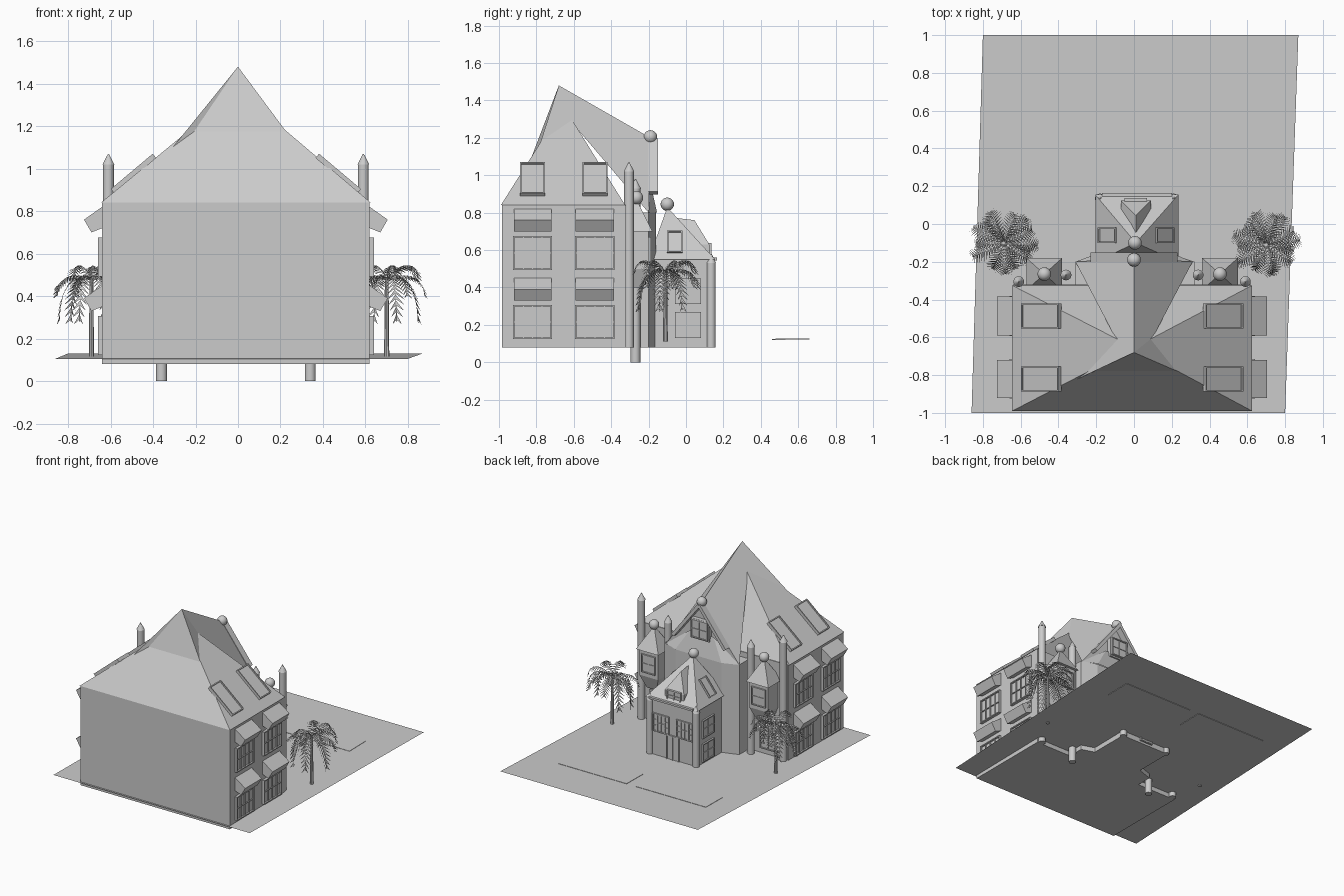
import bpy, bmesh, math, random
from mathutils import Matrix, Vector

if "Cube" in bpy.data.objects:
    bpy.data.objects.remove(bpy.data.objects["Cube"])
random.seed(4)
CX = -0.01  # symmetry axis of the house


def obj(name, bm, smooth=False):
    bmesh.ops.recalc_face_normals(bm, faces=bm.faces)
    me = bpy.data.meshes.new(name)
    bm.to_mesh(me)
    bm.free()
    o = bpy.data.objects.new(name, me)
    bpy.context.collection.objects.link(o)
    if smooth:
        bpy.context.view_layer.objects.active = o
        o.select_set(True)
        bpy.ops.object.shade_smooth_by_angle(angle=math.radians(35))
        o.select_set(False)
    return o


def mesh(name, verts, faces):
    bm = bmesh.new()
    vs = [bm.verts.new(v) for v in verts]
    for f in faces:
        bm.faces.new([vs[i] for i in f])
    return obj(name, bm)


def add_box(bm, lo, hi, M=Matrix()):
    lo, hi = Vector(lo), Vector(hi)
    S = Matrix.Diagonal((*(hi - lo), 1))
    bmesh.ops.create_cube(bm, size=1, matrix=M @ Matrix.Translation((lo + hi) / 2) @ S)


def box(name, lo, hi):
    bm = bmesh.new()
    add_box(bm, lo, hi)
    return obj(name, bm)


def prism(name, outline, z0, z1, scale0=1.0):
    n = len(outline)
    c = sum((Vector(p) for p in outline), Vector((0, 0))) / n
    low = [c + (Vector(p) - c) * scale0 for p in outline]
    v = [(*p, z0) for p in low] + [(*p, z1) for p in outline]
    f = [(i, (i + 1) % n, n + (i + 1) % n, n + i) for i in range(n)]
    return mesh(name, v, f + [tuple(range(n)), tuple(range(n, 2 * n))])


def hip(name, x0, x1, y0, y1, z, apex):
    return mesh(name, [(x0, y0, z), (x1, y0, z), (x1, y1, z), (x0, y1, z), apex],
                [(0, 1, 4), (1, 2, 4), (2, 3, 4), (3, 0, 4), (0, 1, 2, 3)])


def frame(origin, u, v):
    # local x = right, y = up, z = outward
    u, v = Vector(u).normalized(), Vector(v).normalized()
    return Matrix.Translation(origin) @ Matrix((u, v, u.cross(v))).transposed().to_4x4()


def window(name, M, w, h, cols=2, rows=2, d=0.012, t=0.008):
    bm = bmesh.new()
    w2, h2 = w / 2, h / 2
    add_box(bm, (-w2, -h2, -.01), (w2, h2, d * .4), M)
    for s in (-1, 1):
        add_box(bm, (s * w2 - t / 2, -h2 - t / 2, -.01), (s * w2 + t / 2, h2 + t / 2, d), M)
        add_box(bm, (-w2, s * h2 - t / 2, -.01), (w2, s * h2 + t / 2, d), M)
    for i in range(1, cols):
        x = -w2 + w * i / cols
        add_box(bm, (x - t / 3, -h2, 0), (x + t / 3, h2, d * .8), M)
    for i in range(1, rows):
        y = -h2 + h * i / rows
        add_box(bm, (-w2, y - t / 3, 0), (w2, y + t / 3, d * .8), M)
    return obj(name, bm)


def column(name, x, y, z0, z1, r=.026):
    bm = bmesh.new()
    for a, b, r0, r1 in ((z0, z1 - .05, r, r), (z1 - .05, z1, r * 1.1, .002)):
        bmesh.ops.create_cone(bm, cap_ends=True, segments=14, radius1=r0, radius2=r1, depth=b - a,
                              matrix=Matrix.Translation((x, y, (a + b) / 2)))
    obj(name, bm, True)


def ball(name, x, y, z, r=.036):
    bm = bmesh.new()
    bmesh.ops.create_uvsphere(bm, u_segments=16, v_segments=10, radius=r, matrix=Matrix.Translation((x, y, z)))
    obj(name, bm, True)


# Ground sheet and raised lawn beds
mesh("ground", [(-.86, -1, .105), (.8, -1, .105), (.87, 1, .13), (-.8, 1, .13)], [(0, 1, 2, 3)])
for n, x0, x1 in (("lawn_left", -.63, -.04), ("lawn_right", .04, .62)):
    o = box(n, (x0, .46, -.003), (x1, .66, .003))
    o.location.z = .117
    o.rotation_euler.x = math.atan(.0125)

# Main house body and pyramid roof
box("main_walls", (-.64, -.985, .08), (.62, -.32, .84))
hip("main_roof", -.645, .625, -.99, -.325, .84, (0, -.655, 1.37))

# Central spire whose ridge runs down to the entrance gable
A, G = (0, -.68, 1.48), (0, -.19, 1.2)
mesh("spire_roof", [A, G, (-.21, -.78, 1.17), (.23, -.78, 1.17), (-.34, -.84, 1.06), (-.1, -.6, 1.27),
                    (.1, -.6, 1.27), (-.31, -.2, .8), (.31, -.2, .8)],
     [(0, 2, 3), (0, 4, 2), (0, 5, 4), (0, 3, 6), (0, 1, 7, 5), (0, 6, 8, 1)])

# Entrance block, its gable and sloping trim
prism("centre_bay", [(-.31, -.33), (-.31, -.2), (-.19, -.16), (.2, -.16), (.32, -.2), (.32, -.33)], .08, .8)
mesh("bay_skirt_roof", [(-.31, -.2, .8), (-.19, -.155, .8), (.2, -.155, .8), (.31, -.2, .8), (.1, -.19, .96), (-.1, -.19, .96)],
     [(0, 1, 5), (1, 2, 4, 5), (2, 3, 4)])
mesh("gable_wall", [(-.31, -.2, .8), (.31, -.2, .8), (0, -.2, 1.2)], [(0, 1, 2)])
bm = bmesh.new()
for s in (-1, 1):
    M = frame((0, -.2, 1.19), (s * .31, 0, -.4), (0, 1, 0))
    add_box(bm, (0, 0, -.012), (.36, .05, .012), M)
obj("gable_boards", bm)
window("gable_window", frame((0, -.165, 1.0), (-1, 0, 0), (0, 0, 1)), .13, .13)
box("gable_window_box", (-.075, -.25, .92), (.075, -.17, 1.07))
ball("gable_ball", 0, -.19, 1.205)

# Entrance porch with steep roof and front dormer
box("porch_walls", (-.19, -.2, .08), (.22, .14, .55))
hip("porch_roof", -.205, .235, -.2, .155, .55, (.01, -.1, .83))
ball("porch_ball", .005, -.1, .845)
mesh("porch_dormer", [(-.07, -.08, .54), (-.07, .125, .54), (.09, .125, .54), (.09, -.08, .54),
                      (-.07, -.08, .63), (-.07, .125, .63), (.09, .125, .63), (.09, -.08, .63),
                      (.01, -.08, .775), (.01, .045, .76)],
     [(0, 1, 5, 4), (1, 2, 6, 5), (2, 3, 7, 6), (4, 5, 9, 8), (5, 6, 9), (6, 7, 8, 9), (0, 3, 7, 8, 4)])
window("dormer_window", frame((.01, .125, .6), (-1, 0, 0), (0, 0, 1)), .11, .07)
box("porch_cornice", (-.17, .13, .545), (.2, .165, .56))
B = lambda x, z, y=.14: frame((x, y, z), (-1, 0, 0), (0, 0, 1))
window("door", B(.01, .2), .1, .2, 2, 1)
for i, x in enumerate((-.09, .11)):
    window(f"porch_window_{i}", B(x, .37), .06, .13)
    for s in (-1, 1):
        window(f"porch_shutter_{i}_{s}", B(x + s * .05, .37), .03, .13, 1, 3)
for s, x in ((-1, -.19), (1, .22)):
    for z in (.2, .38):
        window(f"porch_side_window_{s}_{z}", frame((x, .01, z), (0, s, 0), (0, 0, 1)), .13, .13)
    window(f"porch_skylight_{s}", frame((.01 + s * .145, -.06, .637), (0, s, 0), (-s * .22, 0, .28)),
           .075, .14, 1, 1, .016)
    column(f"porch_post_{s}", x - s * .01, .135, .08, .58, .024)

# Features repeated on both sides
for s in (-1, 1):
    side = "right" if s > 0 else "left"
    X = lambda x: CX + s * x
    wall = X(.63)
    for j, (y0, y1) in enumerate(((-.92, -.72), (-.59, -.385))):
        ym, w = (y0 + y1) / 2, y1 - y0
        window(f"skylight_{side}_{j}", frame((X(.48), ym, .975), (0, s, 0), (-s * .63, 0, .53)),
               .125, .25, 1, 1, .016)
        for k, zt in enumerate((.82, .45)):
            # Awning above each side window
            p = [(0, zt), (.085, zt - .06), (.05, zt - .12), (0, zt - .1)]
            v = [(wall + s * a, y, z) for y in (y0, y1) for a, z in p]
            mesh(f"awning_{side}_{j}_{k}", v, [(i, (i + 1) % 4, 4 + (i + 1) % 4, 4 + i) for i in range(4)]
                 + [(0, 1, 2, 3), (4, 5, 6, 7)])
            window(f"side_window_{side}_{j}_{k}", frame((wall, ym, zt - .235), (0, s, 0), (0, 0, 1)),
                   w, .175, 4, 2, .02)
    # Corner columns and oriel with pyramid cap
    column(f"outer_column_{side}", X(.6), -.305, .08, 1.07)
    column(f"inner_column_{side}", X(.35), -.27, 0, .98)
    ox, oy = X(.465), -.265
    sq = [(ox - .08, -.34), (ox - .08, -.2), (ox + .08, -.2), (ox + .08, -.34)]
    prism(f"oriel_{side}", sq, .5, .7)
    prism(f"oriel_corbel_{side}", sq, .4, .5, .5)
    hip(f"oriel_roof_{side}", ox - .095, ox + .095, -.35, -.18, .7, (ox, oy, .87))
    ball(f"oriel_ball_{side}", ox, oy, .88)
    window(f"oriel_window_{side}", B(ox, .6, -.2), .11, .13)
    window(f"rear_window_{side}", B(ox, .25, -.32), .13, .19)

# Palm trees
for side, px, py in (("left", -.69, -.1), ("right", .7, -.11)):
    bm = bmesh.new()
    bmesh.ops.create_cone(bm, cap_ends=True, segments=10, radius1=.013, radius2=.009, depth=.38,
                          matrix=Matrix.Translation((px, py, .3)))
    obj(f"palm_trunk_{side}", bm, True)
    bm = bmesh.new()
    for i in range(15):
        a = 2.4 * i + random.uniform(-.15, .15)
        reach = (.18, .15, .165)[i % 3]
        rise, drop = ((.12, .2), (.14, .34), (.26, .26))[i % 3]
        out, lat = Vector((math.cos(a), math.sin(a), 0)), Vector((-math.sin(a), math.cos(a), 0))
        at = lambda t: (Vector((px, py, .48)) + out * reach * math.sin(t * 1.5)
                        + Vector((0, 0, rise * t - drop * t * t)))
        N = 14
        for k in range(N):
            t, t2 = k / N, (k + 1) / N
            p, q = at(t), at(t2)
            L = .042 * math.sin(math.pi * (.12 + .8 * t)) + .006
            bm.faces.new([bm.verts.new(c) for c in (p - lat * .002, p + lat * .002, q + lat * .002, q - lat * .002)])
            for e in (-1, 1):
                tip = q + lat * e * L + out * .012 - Vector((0, 0, L * .55))
                bm.faces.new([bm.verts.new(c) for c in (p, p.lerp(q, .75), tip)])
    obj(f"palm_fronds_{side}", bm)
